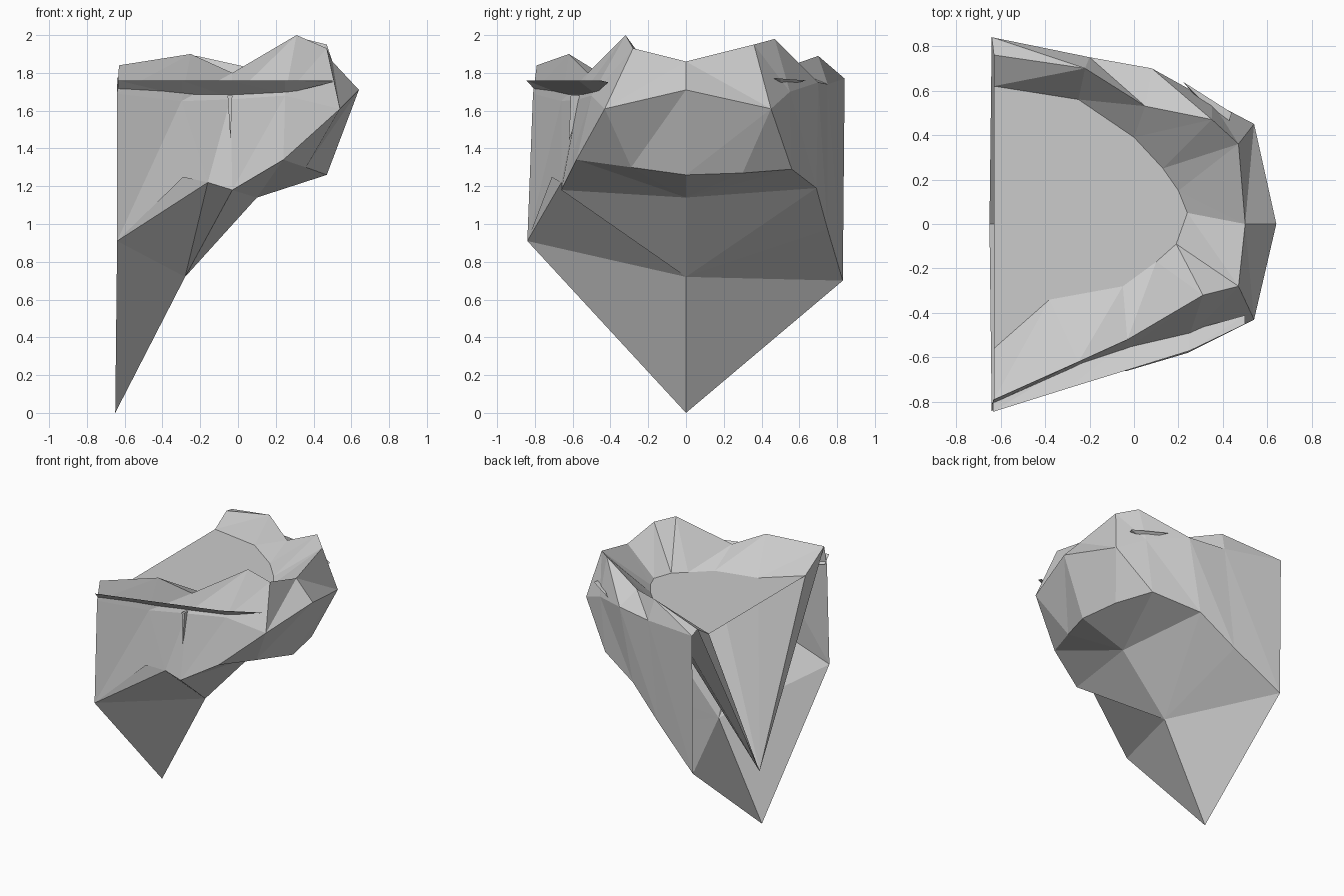
import bpy


def make(name, verts, faces):
    me = bpy.data.meshes.new(name)
    me.from_pydata(verts, [], faces)
    me.update()
    ob = bpy.data.objects.new(name, me)
    bpy.context.collection.objects.link(ob)
    return ob


def bridge(name, a, b, flip_from=99):
    """Flat-faced triangle strip between two rows; diagonals flip from a given station."""
    n = len(a)
    faces = []
    for i in range(n - 1):
        if i < flip_from:
            faces += [(i, i + 1, n + i + 1), (i, n + i + 1, n + i)]
        else:
            faces += [(i, i + 1, n + i), (i + 1, n + i + 1, n + i)]
    return make(name, a + b, faces)


# Rows run round the crag from the front left corner to the back left corner
low = [(-.64, -.84, .91), (-.16, -.66, 1.22), (-.03, -.66, 1.18), (.24, -.58, 1.34),
       (.36, -.29, 1.30), (.47, 0, 1.26), (.42, .30, 1.27), (.30, .56, 1.29),
       (-.03, .69, 1.19), (-.29, .75, .97), (-.64, .83, .70)]
mid = [(-.64, -.81, 1.69), (-.30, -.66, 1.65), (-.04, -.57, 1.66), (.25, -.50, 1.68),
       (.54, -.43, 1.61), (.64, 0, 1.71), (.54, .45, 1.61), (.35, .55, 1.70),
       (.08, .70, 1.75), (-.20, .75, 1.74), (-.64, .84, 1.77)]
rim = [(-.63, -.79, 1.84), (-.25, -.62, 1.90), (-.03, -.52, 1.80), (.31, -.32, 2.0),
       (.47, -.28, 1.93), (.50, 0, 1.86), (.47, .36, 1.95), (.35, .47, 1.98),
       (.05, .53, 1.83), (-.22, .70, 1.89), (-.63, .76, 1.79)]
inner = [(-.63, -.56, 1.70), (-.38, -.34, 1.70), (-.05, -.28, 1.69), (.10, -.17, 1.68),
         (.19, -.09, 1.68), (.24, .05, 1.68), (.20, .15, 1.68), (.13, .25, 1.68),
         (0, .39, 1.69), (-.25, .56, 1.70), (-.63, .62, 1.70)]

# Outer rock wall, crest and inner slope
bridge("rock_wall", low, mid, 6)
bridge("rock_crest", mid, rim, 5)
bridge("inner_slope", rim, inner)

# Flat surface filling the hollow
make("flat_surface", inner, [tuple(range(11))])

# Keel: the pointed underside, ridged along the middle
keel = [(-.65, 0, 0), (-.28, 0, .72), (.10, 0, 1.14)]
half = [(0, 11, 12), (0, 12, 1), (1, 12, 2), (2, 12, 13), (2, 13, 3), (3, 13, 4), (4, 13, 5)]
other = [tuple(f if f > 10 else 10 - f for f in face)[::-1] for face in half]
make("underside", low + keel, half + other)

# Basin below the flat surface, open at the cut side
basin = [rim[0]] + inner + [rim[10], (-.63, 0, .40)]
make("basin", basin, [(i, 13, i + 1) for i in range(12)])

# Overhanging ledge along the front
ledge_out = [(-.635, -.845, 1.76), (-.30, -.74, 1.76), (-.04, -.66, 1.76), (.25, -.57, 1.76), (.50, -.45, 1.76)]
ledge_in = [(-.635, -.79, 1.70), (-.30, -.64, 1.68), (-.04, -.54, 1.67), (.25, -.48, 1.69), (.50, -.41, 1.75)]
bridge("ledge", ledge_out, ledge_in)


# Thin shards sticking out of the rock
def shard(name, a, b, c, d):
    make(name, [a, b, c, d], [(0, 1, 2), (0, 2, 3), (0, 3, 1), (1, 3, 2)])


shard("front_crack", (-.04, -.62, 1.44), (-.055, -.61, 1.68), (-.03, -.61, 1.68), (-.04, -.54, 1.68))
shard("back_shard", (.22, .64, 1.76), (.44, .50, 1.77), (.42, .44, 1.77), (.34, .50, 1.73))
shard("inner_shard", (.20, -.21, 1.78), (.16, -.21, 1.70), (.25, -.18, 1.70), (.22, -.27, 1.72))
make("front_sliver", [(-.64, -.84, .91), (-.16, -.66, 1.22), (-.29, -.71, 1.25)], [(0, 1, 2)])
